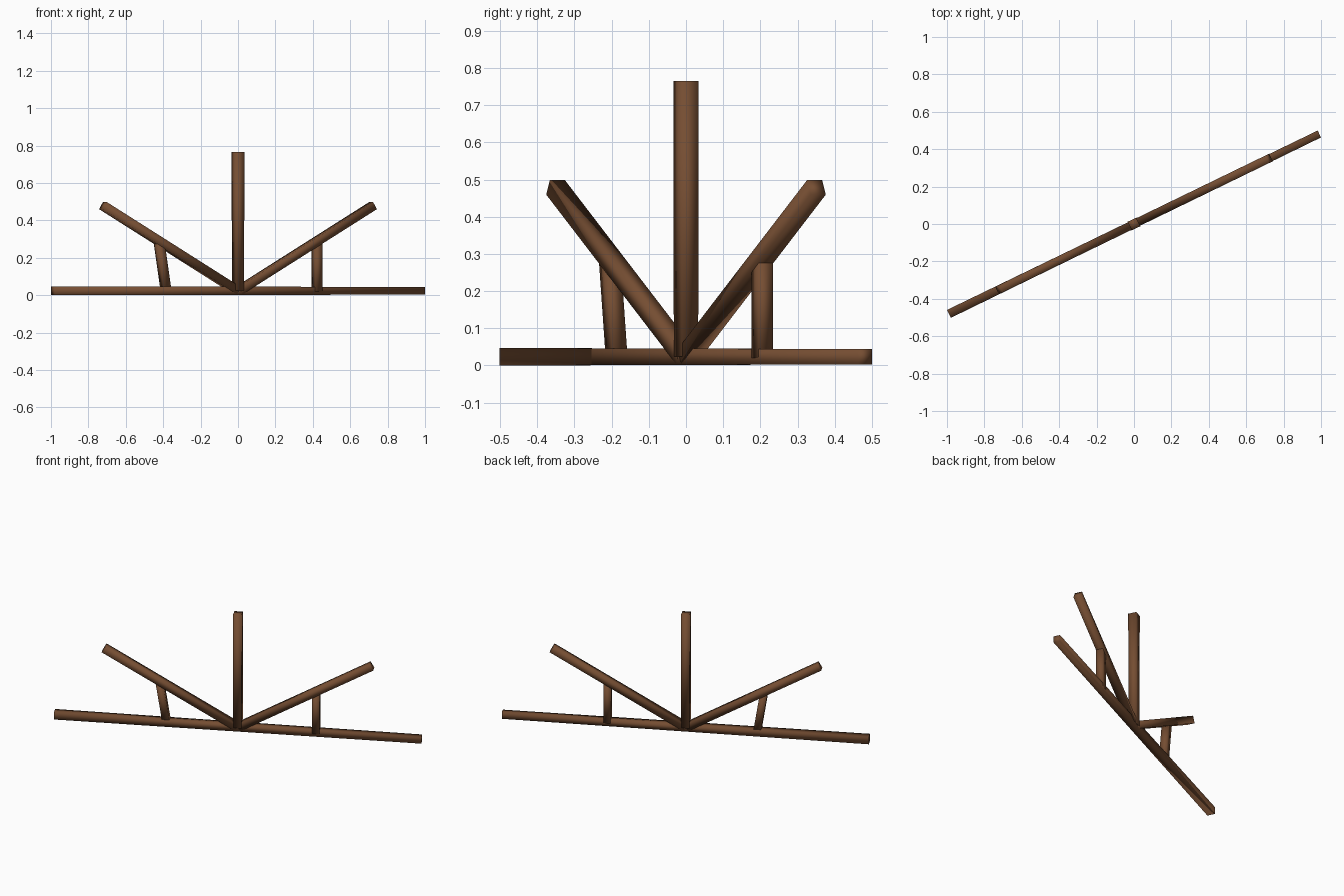
import bpy, bmesh, math
from mathutils import Vector

if "Cube" in bpy.data.objects:
    bpy.data.objects.remove(bpy.data.objects["Cube"])

ANGLE = math.radians(25.9)          # the flat frame is turned about z
ALONG = Vector((math.cos(ANGLE), math.sin(ANGLE), 0))
ACROSS = Vector((-math.sin(ANGLE), math.cos(ANGLE), 0))

wood = bpy.data.materials.new("brown wood")
wood.diffuse_color = (0.178, 0.075, 0.032, 1)
wood.use_nodes = True
wood.node_tree.nodes["Principled BSDF"].inputs["Base Color"].default_value = wood.diffuse_color


def beam(name, start, end, size_a, size_b):
    """Square beam between two (along, z) points, with a slight taper."""
    a, b = (ALONG * p[0] + Vector((0, 0, p[1])) for p in (start, end))
    side = (b - a).normalized().cross(ACROSS)
    bm = bmesh.new()
    rings = []
    for p, s in ((a, size_a), (b, size_b)):
        rings.append([bm.verts.new(p + ACROSS * (i * s / 2) + side * (j * s / 2))
                      for i, j in ((-1, -1), (1, -1), (1, 1), (-1, 1))])
    r0, r1 = rings
    bm.faces.new(r0[::-1])
    bm.faces.new(r1)
    for k in range(4):
        n = (k + 1) % 4
        bm.faces.new((r0[k], r0[n], r1[n], r1[k]))
    bmesh.ops.recalc_face_normals(bm, faces=bm.faces)
    for f in bm.faces:
        f.smooth = True
    me = bpy.data.meshes.new(name)
    bm.to_mesh(me)
    bm.free()
    me.materials.append(wood)
    ob = bpy.data.objects.new(name, me)
    bpy.context.collection.objects.link(ob)


# Long ground beam and upright post
beam("ground_beam", (-1.100, 0.0235), (1.1017, 0.0235), 0.047, 0.041)
beam("centre_post", (0.0, 0.024), (0.0, 0.765), 0.049, 0.051)

# Slanted beams fanning out to both sides
for name, s in (("left_branch", -1), ("right_branch", 1)):
    beam(name, (s * 0.005, 0.024), (s * 0.803, 0.479), 0.045, 0.045)

# Short struts under the slanted beams
beam("left_strut", (-0.427, 0.02), (-0.469, 0.283), 0.044, 0.044)
beam("right_strut", (0.470, 0.02), (0.470, 0.281), 0.043, 0.043)
